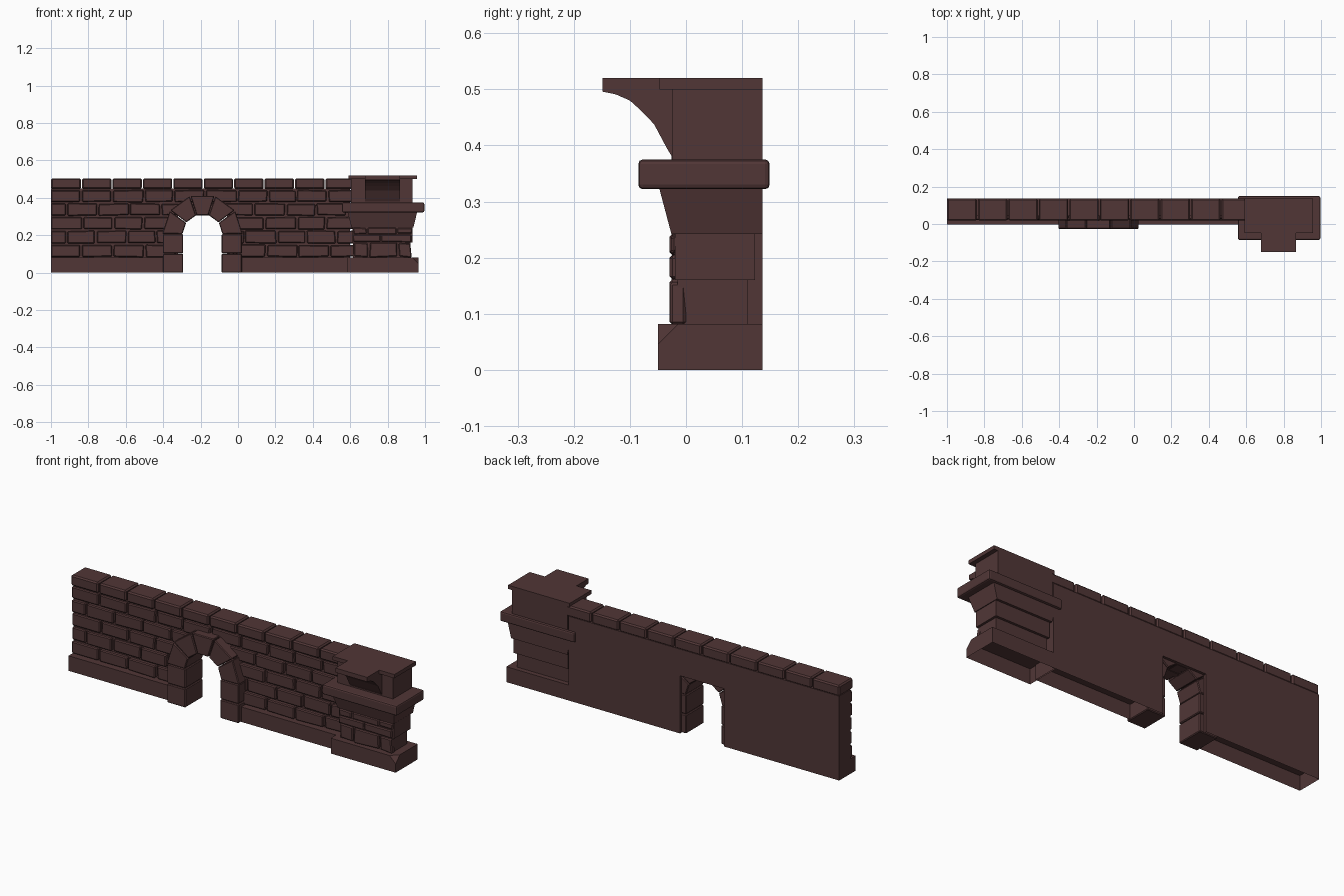
import bpy, bmesh, math, random
from mathutils import Vector

if "Cube" in bpy.data.objects:
    bpy.data.objects.remove(bpy.data.objects["Cube"])

random.seed(4)

stone = bpy.data.materials.new("dark red brown stone")
stone.diffuse_color = (0.082, 0.037, 0.037, 1)
stone.use_nodes = True
stone.node_tree.nodes["Principled BSDF"].inputs["Base Color"].default_value = stone.diffuse_color


def finish(name, bm, bevel=0.0, segments=1):
    bmesh.ops.recalc_face_normals(bm, faces=bm.faces)
    me = bpy.data.meshes.new(name)
    bm.to_mesh(me)
    bm.free()
    me.materials.append(stone)
    ob = bpy.data.objects.new(name, me)
    bpy.context.collection.objects.link(ob)
    if bevel:
        m = ob.modifiers.new("edges", 'BEVEL')
        m.width = bevel
        m.segments = segments
        m.limit_method = 'ANGLE'
    return ob


def add_prism(bm, pts, a, b, axis='y', open_bottom=False):
    """Extrude a closed outline from a to b; outline is xz (axis y) or yz (axis x)."""
    def place(p, d):
        return (p[0], d, p[1]) if axis == 'y' else (d, p[0], p[1])
    va = [bm.verts.new(place(p, a)) for p in pts]
    vb = [bm.verts.new(place(p, b)) for p in pts]
    faces = [bm.faces.new(va), bm.faces.new(vb[::-1])]
    n = len(pts)
    for i in range(n):
        j = (i + 1) % n
        if open_bottom and i == 0:
            continue
        faces.append(bm.faces.new((va[i], vb[i], vb[j], va[j])))
    return faces


def add_box(bm, x0, x1, y0, y1, z0, z1, open_bottom=False, jitter=0.0):
    def r():
        return random.uniform(-jitter, jitter)
    pts = [(x0 + r(), z0 + r()), (x1 + r(), z0 + r()),
           (x1 + r(), z1 + r()), (x0 + r(), z1 + r())]
    return add_prism(bm, pts, y0, y1, open_bottom=open_bottom)


def box(name, *dims, bevel=0.0, segments=1, **kw):
    bm = bmesh.new()
    add_box(bm, *dims, **kw)
    return finish(name, bm, bevel, segments)


BACK, CX = 0.136, -0.19
COURSES = [0.08, 0.153, 0.228, 0.302, 0.374, 0.445]

# Wall core with a rectangular doorway at the back
bm = bmesh.new()
add_prism(bm, [(-1, .08), (CX - .13, .08), (CX - .13, .308), (CX + .13, .308),
               (CX + .13, .08), (.6, .08), (.6, .45), (-1, .45)], .042, BACK)
finish("wall_core", bm)

# Hollow plinths
box("wall_plinth_left", -1, CX - .13, -.002, BACK, 0, .08, open_bottom=True)
box("wall_plinth_right", CX + .13, .59, -.002, BACK, 0, .08, open_bottom=True)

# Running bond brick courses, interrupted by the archway
bm = bmesh.new()
offsets = [0.16, 0.085, 0.17, 0.085, 0.16]
for k, off in enumerate(offsets):
    z0, z1 = COURSES[k] + .004, COURSES[k + 1] - .005
    x0, x1 = -1, -1 + off
    spans = []
    while x0 < .62:
        spans.append((x0, min(x1, .63)))
        x0, x1 = x1, x1 + .163 + random.uniform(-.012, .012)
    for a, b in spans:
        parts = [(a, b)]
        if z0 < .3:
            parts = [(a, min(b, CX - .135)), (max(a, CX + .135), b)]
        for p, q in parts:
            if q - p > .02:
                lead = 0 if p <= -1 else .005
                add_box(bm, p + lead, q - .005,
                        .022 + random.uniform(-.004, .006), .06, z0, z1,
                        jitter=0 if p <= -1 else .0025)
finish("wall_bricks", bm, .005)

# Coping stones along the top
bm = bmesh.new()
for i in range(10):
    a = -1 + i * .1628
    add_box(bm, a + (.003 if i else 0), min(a + .1598, .64), .018, BACK, .447, .504)
finish("coping_stones", bm, .007)

# Arch jamb stones, mirrored about the doorway
bm = bmesh.new()
for s in (-1, 1):
    for z0, z1, out in ((0, .1, .211), (.103, .206, .211)):
        a, b = sorted((CX + s * .103, CX + s * out))
        add_box(bm, a, b, -.026, .122, z0, z1)
finish("arch_jambs", bm, .004)

# Five arch stones
bm = bmesh.new()
R, r, gap = .215, .107, .012
for i in range(5):
    t0, t1 = math.radians(36 * i) + gap, math.radians(36 * (i + 1)) - gap
    pts = [(CX + d * math.cos(t), .205 + d * math.sin(t))
           for d, t in ((r, t0), (R, t0), (R, t1), (r, t1))]
    add_prism(bm, pts, -.026, .122)
finish("arch_stones", bm, .004)

# Pillar base with a chipped front right corner
bm = bmesh.new()
add_box(bm, .583, .966, -.05, BACK, 0, .082, open_bottom=True)
bmesh.ops.recalc_face_normals(bm, faces=bm.faces)
n = Vector((1, -1, 1)).normalized()
cut = bmesh.ops.bisect_plane(bm, geom=bm.verts[:] + bm.edges[:] + bm.faces[:],
                             plane_co=Vector((.966, -.05, .046)), plane_no=n,
                             clear_outer=True)
bmesh.ops.holes_fill(bm, edges=[e for e in cut['geom_cut']
                                if isinstance(e, bmesh.types.BMEdge)], sides=0)
finish("pillar_base", bm)

# Pillar shaft: two recessed core blocks and rough facing stones
box("pillar_shaft_lower", .615, .922, -.015, .11, .08, .162)
box("pillar_shaft_upper", .612, .934, -.02, .123, .16, .242)
bm = bmesh.new()
for edges, z0, z1 in (((.615, .7, .855, .928), .084, .158),
                      ((.612, .765, .932), .163, .203),
                      ((.612, .69, .85, .932), .207, .24)):
    for a, b in zip(edges, edges[1:]):
        add_box(bm, a + .003, b - .003, -.03 + random.uniform(0, .006), .0,
                z0, z1, jitter=.004)
finish("pillar_facing_stones", bm, .005)

# Flared corbel under the band
bm = bmesh.new()
faces = add_box(bm, .585, .958, -.048, BACK, .242, .325)
for v in bm.verts:
    if v.co.z < .3:
        v.co.x += .022 if v.co.x < .7 else -.02
        if v.co.y < 0:
            v.co.y += .022
finish("pillar_corbel", bm)

# Projecting band with softened edges
box("pillar_band", .556, .996, -.085, .149, .322, .375, bevel=.008, segments=2)

# Upper block and cap slab
box("pillar_upper_block", .605, .933, -.025, BACK, .37, .502)
box("pillar_cap_slab", .592, .956, -.047, BACK, .5, .52)

# Curved bracket carrying the projecting cap
bm = bmesh.new()
add_prism(bm, [(0, .375), (-.025, .38), (-.034, .395), (-.057, .438), (-.08, .462),
               (-.1, .48), (-.125, .491), (-.149, .496), (-.149, .52), (0, .52)],
          .68, .867, axis='x')
finish("pillar_bracket", bm)
